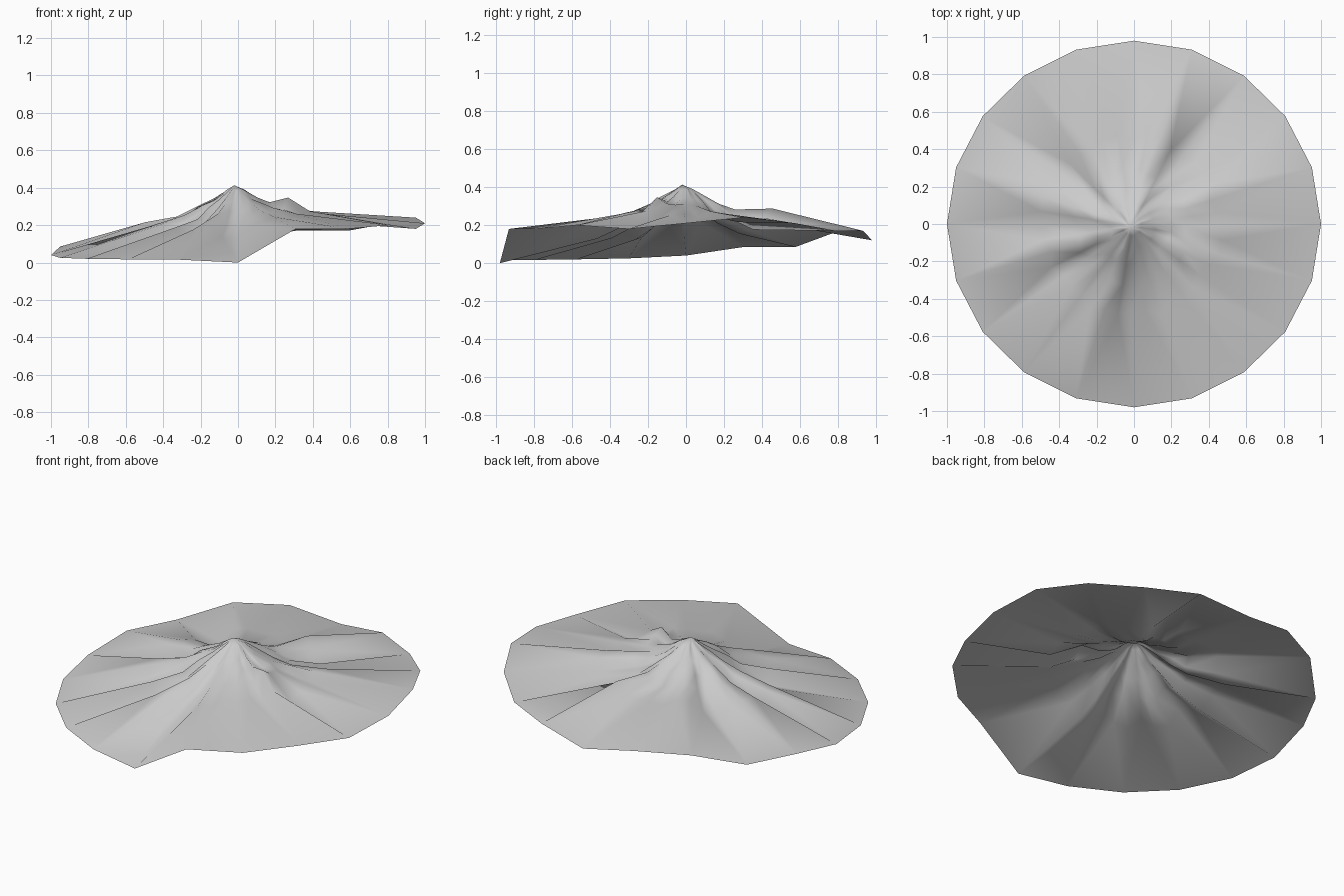
import bpy, bmesh, math, random

cube = bpy.data.objects.get("Cube")
if cube:
    bpy.data.objects.remove(cube, do_unlink=True)

random.seed(4)

# Stone colour
stone = bpy.data.materials.new("pale_grey_stone")
stone.use_nodes = True
grey = (0.6, 0.6, 0.6, 1)
stone.diffuse_color = grey
bsdf = next(n for n in stone.node_tree.nodes if n.type == 'BSDF_PRINCIPLED')
bsdf.inputs["Base Color"].default_value = grey

# Rim heights, counter-clockwise from +x
RIM = [.21, .24, .21, .17, .17, .12, .17, .165, .085, .085,
       .04, .025, .02, .017, .015, 0, .18, .18, .2, .18]
# Ridge (+) and gully (-) strength in hundredths, two per rim edge
RIDGE = [3, 0, 2, 0, -2, -1, -4, 0, 5, 2,
         0, 0, 1, 2, 3, -2, -5, 2, 2, 2,
         -3, 2, 3, -2, -5, 2, -3, 2, 5, -2,
         -4, 0, 0, 2, 0, 3, -1, 3, -3, 0]
SPOKES = len(RIDGE)
# Rings: radius, base height, share of rim height, ridge share, jitter
RINGS = [(.47, .16, .4, 1, .03), (.3, .22, .2, .7, .02), (.2, .285, .06, .5, .015),
         (.12, .335, 0, .25, .01), (.05, .385, 0, .1, .004)]


def rim_height(i):
    a, b = RIM[i // 2], RIM[(i + i % 2) // 2 % len(RIM)]
    return (a + b) / 2


def spur(x, y):
    """Secondary summit on the right flank."""
    d2 = (x - .27) ** 2 + (y + .12) ** 2
    return .08 * math.exp(-d2 / .006)


bm = bmesh.new()

# Outer rim
rim = []
for i, z in enumerate(RIM):
    a = math.tau * i / len(RIM)
    rim.append(bm.verts.new((math.cos(a), .98 * math.sin(a), z)))

# Rugged rings climbing to the summit
rings = []
for radius, base, rim_share, ridge_share, jitter in RINGS:
    ring = []
    for i, ridge in enumerate(RIDGE):
        a = math.tau * i / SPOKES
        r = radius + random.uniform(-jitter, jitter)
        x, y = r * math.cos(a) - .01, r * math.sin(a) - .01
        z = base + rim_share * rim_height(i) + ridge_share * ridge / 100
        z += random.uniform(-jitter, jitter) * .5 + spur(x, y)
        ring.append(bm.verts.new((x, y, z)))
    rings.append(ring)
summit = bm.verts.new((-.02, -.02, .413))

# Long outer slopes: three triangles for each rim edge
first = rings[0]
for k in range(len(RIM)):
    nxt = (k + 1) % len(RIM)
    a, b, c = first[2 * k], first[2 * k + 1], first[2 * nxt]
    bm.faces.new((rim[k], b, a))
    bm.faces.new((rim[k], rim[nxt], b))
    bm.faces.new((rim[nxt], c, b))

# Inner slopes and summit fan
for outer, inner in zip(rings, rings[1:]):
    for i in range(SPOKES):
        j = (i + 1) % SPOKES
        bm.faces.new((outer[i], outer[j], inner[j]))
        bm.faces.new((outer[i], inner[j], inner[i]))
for i in range(SPOKES):
    bm.faces.new((rings[-1][i], rings[-1][(i + 1) % SPOKES], summit))

for f in bm.faces:
    f.smooth = True
mesh = bpy.data.meshes.new("mountain_terrain")
bm.to_mesh(mesh)
bm.free()
mesh.materials.append(stone)
terrain = bpy.data.objects.new("mountain_terrain", mesh)
bpy.context.collection.objects.link(terrain)
